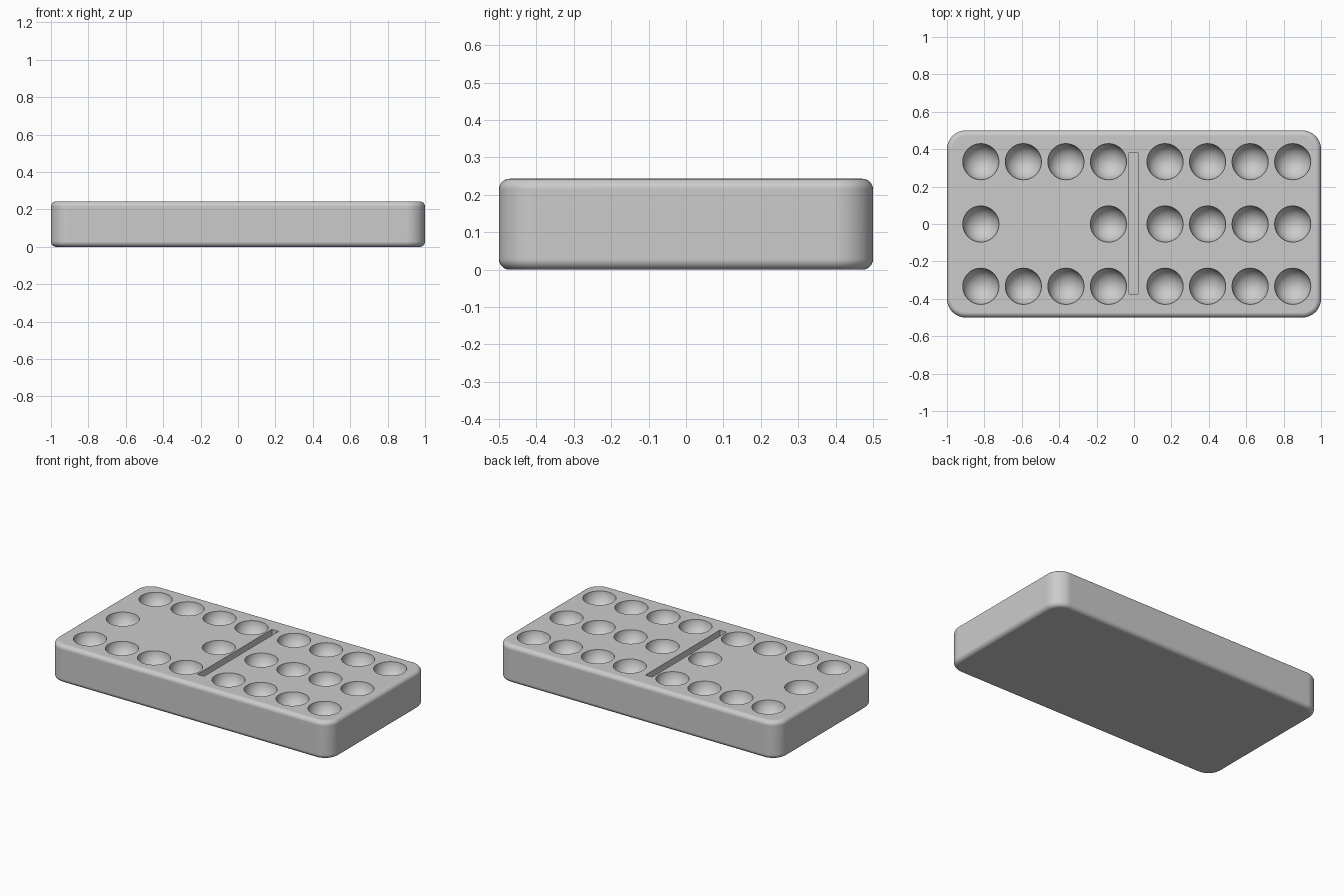
import bpy
import bmesh
from mathutils import Matrix

if "Cube" in bpy.data.objects:
    bpy.data.objects.remove(bpy.data.objects["Cube"], do_unlink=True)

LENGTH, WIDTH, HEIGHT = 2.0, 1.0, 0.243
CORNER, EDGE = 0.1, 0.028
PIP_RADIUS, PIP_STEP, PIP_ROW = 0.097, 0.2275, 0.333
SLOT_X, SLOT_WIDTH, SLOT_LENGTH, SLOT_DEPTH = -0.003, 0.048, 0.756, 0.05

grey = bpy.data.materials.new("plain_grey")
grey.use_nodes = True
grey.diffuse_color = (0.6, 0.6, 0.6, 1)
grey.node_tree.nodes["Principled BSDF"].inputs["Base Color"].default_value = (0.6, 0.6, 0.6, 1)


def make_object(name, bm):
    mesh = bpy.data.meshes.new(name)
    bm.to_mesh(mesh)
    bm.free()
    mesh.materials.append(grey)
    obj = bpy.data.objects.new(name, mesh)
    bpy.context.collection.objects.link(obj)
    return obj


def add_box(bm, centre, size):
    bmesh.ops.create_cube(bm, size=1, matrix=Matrix.Translation(centre) @ Matrix.Diagonal((*size, 1)))


def bevel(bm, edges, radius, segments):
    bmesh.ops.bevel(bm, geom=edges, offset=radius, offset_type='OFFSET',
                    segments=segments, profile=0.5, affect='EDGES')


# Tile body: round the upright corners, then the top and bottom rims
bm = bmesh.new()
add_box(bm, (0, 0, HEIGHT / 2), (LENGTH, WIDTH, HEIGHT))
upright = [e for e in bm.edges if abs(e.verts[0].co.z - e.verts[1].co.z) > 0.1]
bevel(bm, upright, CORNER, 12)
rims = [e for e in bm.edges if abs(e.verts[0].co.z - e.verts[1].co.z) < 0.001]
bevel(bm, rims, EDGE, 6)
tile = make_object("domino_tile", bm)

# Cutters: round pips on both halves (no two middle pips on the right half) and the dividing slot
bm = bmesh.new()
for start, middle in ((-0.819, (0, 3)), (0.166, (0, 1, 2, 3))):
    for row in (-1, 0, 1):
        for column in range(4):
            if row == 0 and column not in middle:
                continue
            place = Matrix.Translation((start + column * PIP_STEP, row * PIP_ROW, HEIGHT + 0.004))
            bmesh.ops.create_uvsphere(bm, u_segments=48, v_segments=24, radius=PIP_RADIUS, matrix=place)
add_box(bm, (SLOT_X, 0.004, HEIGHT), (SLOT_WIDTH, SLOT_LENGTH, SLOT_DEPTH * 2))
cutter = make_object("pip_and_slot_cutter", bm)
cutter.hide_render = True

# Carve the tile
cut = tile.modifiers.new("carve", 'BOOLEAN')
cut.operation = 'DIFFERENCE'
cut.solver = 'EXACT'
cut.object = cutter
bpy.ops.object.select_all(action='DESELECT')
bpy.context.view_layer.objects.active = tile
tile.select_set(True)
bpy.ops.object.modifier_apply(modifier=cut.name)
bpy.data.objects.remove(cutter, do_unlink=True)

# Smooth shading with crisp pip and slot rims
bpy.ops.object.shade_smooth_by_angle(angle=0.6)
weighted = tile.modifiers.new("even_shading", 'WEIGHTED_NORMAL')
weighted.keep_sharp = True
